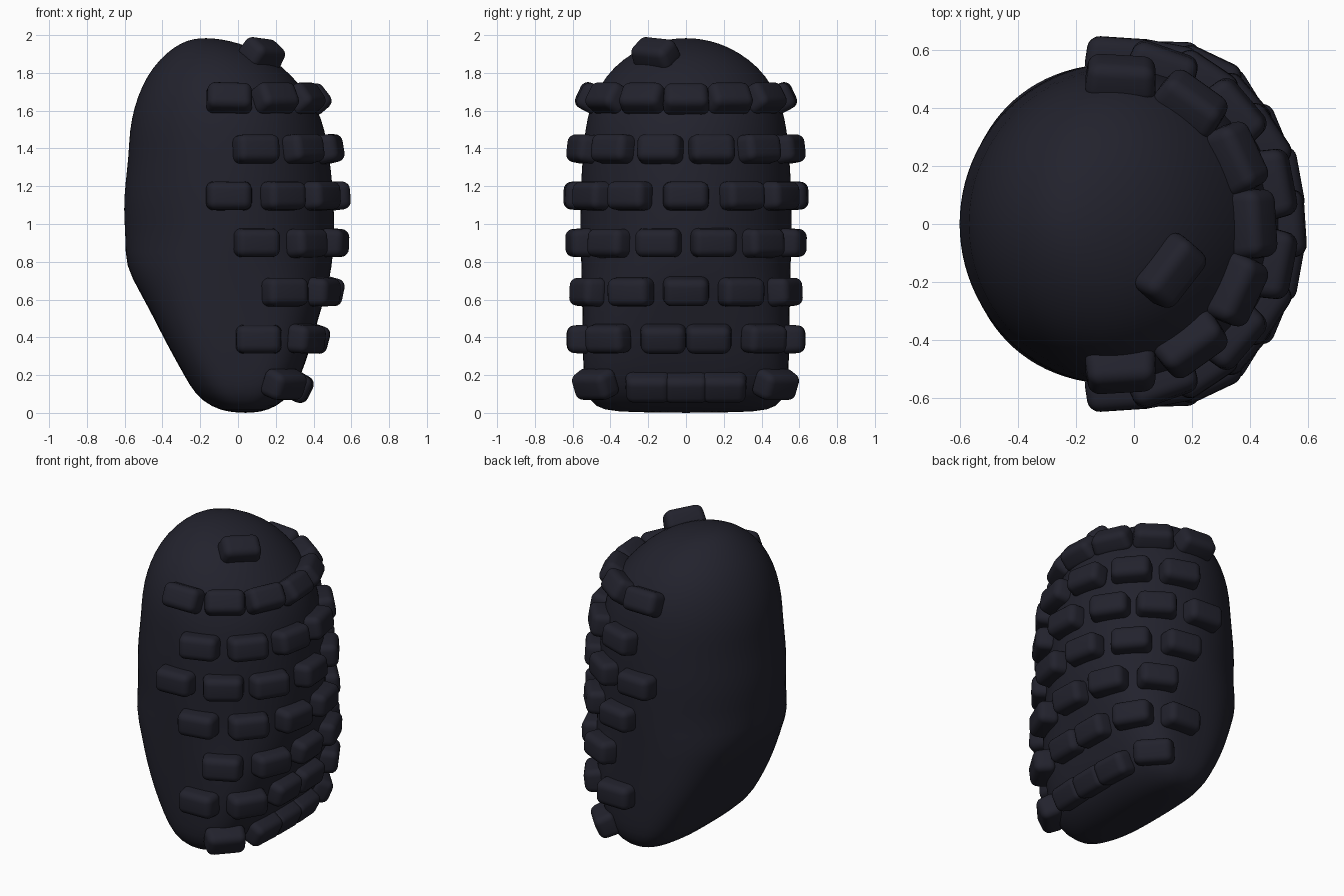
import bpy, bmesh, math
from mathutils import Vector, Matrix
from mathutils.bvhtree import BVHTree

cube = bpy.data.objects.get("Cube")
if cube:
    bpy.data.objects.remove(cube, do_unlink=True)

# single dark blue-black rubber colour
mat = bpy.data.materials.new("dark_rubber")
mat.use_nodes = True
COLOUR = (0.016, 0.016, 0.026, 1)
mat.diffuse_color = COLOUR
bsdf = next(n for n in mat.node_tree.nodes if n.type == 'BSDF_PRINCIPLED')
bsdf.inputs["Base Color"].default_value = COLOUR
bsdf.inputs["Roughness"].default_value = 0.6


def add_object(name, bm):
    bmesh.ops.recalc_face_normals(bm, faces=bm.faces)
    for f in bm.faces:
        f.smooth = True
    mesh = bpy.data.meshes.new(name)
    bm.to_mesh(mesh)
    bm.free()
    mesh.materials.append(mat)
    obj = bpy.data.objects.new(name, mesh)
    bpy.context.collection.objects.link(obj)
    return obj


# body cross-sections: height, left x, right x, half depth, squareness
SECTIONS = [
    (0.005, -0.05, 0.12, 0.39, 2.4), (0.03, -0.14, 0.20, 0.48, 2.7),
    (0.10, -0.23, 0.285, 0.533, 3.0), (0.20, -0.285, 0.335, 0.543, 3.4),
    (0.35, -0.37, 0.385, 0.547, 3.4), (0.50, -0.445, 0.425, 0.549, 3.1),
    (0.64, -0.52, 0.47, 0.552, 2.6), (0.78, -0.599, 0.50, 0.555, 2.2),
    (0.92, -0.595, 0.51, 0.56, 2), (1.08, -0.608, 0.51, 0.56, 2),
    (1.22, -0.597, 0.50, 0.557, 2), (1.36, -0.58, 0.485, 0.548, 2),
    (1.50, -0.575, 0.46, 0.535, 2), (1.62, -0.55, 0.42, 0.51, 2),
    (1.73, -0.51, 0.335, 0.46, 2), (1.83, -0.452, 0.24, 0.385, 2),
    (1.91, -0.375, 0.13, 0.28, 2), (1.96, -0.30, 0.0, 0.17, 2),
    (1.98, -0.235, -0.10, 0.075, 2),
]
SIDES = 48
bm = bmesh.new()
rings = []
for z, left, right, depth, power in SECTIONS:
    centre = (left + right) / 2
    half = (right - left) / 2
    e = 2 / power
    ring = []
    for i in range(SIDES):
        a = 2 * math.pi * i / SIDES
        c, s = math.cos(a), math.sin(a)
        x = centre + half * math.copysign(abs(c) ** e, c)
        y = depth * math.copysign(abs(s) ** e, s)
        ring.append(bm.verts.new((x, y, z)))
    rings.append(ring)
for lower, upper in zip(rings, rings[1:]):
    for i in range(SIDES):
        j = (i + 1) % SIDES
        bm.faces.new((lower[i], lower[j], upper[j], upper[i]))
for ring, (x, z) in ((rings[0], (0.04, 0.0)), (rings[-1], (-0.17, 1.984))):
    pole = bm.verts.new((x, 0, z))
    for i in range(SIDES):
        bm.faces.new((ring[i], ring[(i + 1) % SIDES], pole))
bmesh.ops.recalc_face_normals(bm, faces=bm.faces)
surface = BVHTree.FromBMesh(bm)
body = add_object("body", bm)
sub = body.modifiers.new("smooth_surface", 'SUBSURF')
sub.levels = sub.render_levels = 1


# rounded block seated on the body and aligned with its surface
def add_block(name, target, along=None):
    spot, normal, _, _ = surface.find_nearest(Vector(target))
    if along is None:
        along = Vector((0, 0, 1)).cross(normal)
    along = (along - normal * along.dot(normal)).normalized()
    up = normal.cross(along)
    bm = bmesh.new()
    bmesh.ops.create_cube(bm, size=1)
    for v in bm.verts:
        taper = 0.91 if v.co.z > 0 else 1.0
        v.co = Vector((v.co.x * 0.25 * taper, v.co.y * 0.157 * taper, v.co.z * 0.13))
    bmesh.ops.bevel(bm, geom=bm.edges[:], offset=0.04, segments=5,
                    profile=0.5, affect='EDGES')
    obj = add_object(name, bm)
    rot = Matrix((along, up, normal)).transposed().to_4x4()
    obj.matrix_world = Matrix.Translation(spot + normal * 0.02) @ rot


# rows of blocks: height and (x, y) spots, spots off the centre line are mirrored
ROWS = [
    (1.67, [(0.42, 0), (0.36, 0.23), (0.20, 0.42), (-0.045, 0.51)]),
    (1.40, [(0.49, 0.14), (0.35, 0.39), (0.105, 0.56)]),
    (1.15, [(0.53, 0), (0.44, 0.30), (0.25, 0.51), (-0.045, 0.60)]),
    (0.90, [(0.52, 0.15), (0.38, 0.42), (0.105, 0.58)]),
    (0.64, [(0.50, 0), (0.44, 0.29), (0.25, 0.52)]),
    (0.39, [(0.42, 0.12), (0.37, 0.42), (0.11, 0.57)]),
    (0.13, [(0.33, 0), (0.33, 0.20), (0.28, 0.51)]),
]
for r, (z, spots) in enumerate(ROWS, 1):
    for k, (x, y) in enumerate(spots, 1):
        for side in ((1,) if y == 0 else (1, -1)):
            tag = "middle" if y == 0 else ("back" if side > 0 else "front")
            along = Vector((-side, 0, 0)) if x < 0 else None
            add_block(f"block_row{r}_{k}_{tag}", (x, y * side, z), along)

# single block on the crown
add_block("crown_block", (0.14, -0.17, 1.92), Vector((0.66, 0.75, 0)))
